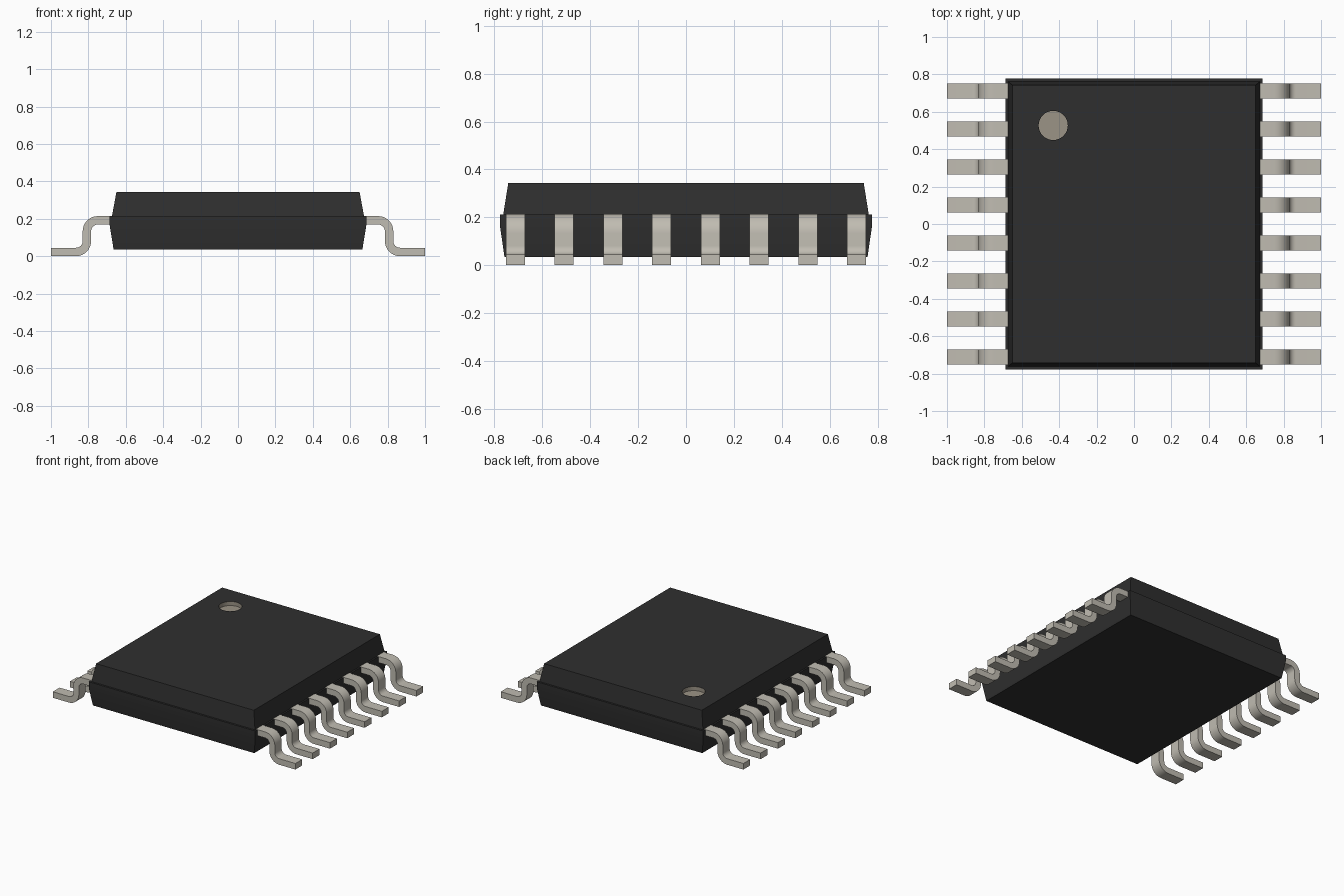
import bpy
import bmesh
import math

cube = bpy.data.objects.get("Cube")
if cube:
    bpy.data.objects.remove(cube, do_unlink=True)


def material(name, rgb):
    m = bpy.data.materials.new(name)
    m.use_nodes = True
    m.diffuse_color = (*rgb, 1)
    bsdf = next(n for n in m.node_tree.nodes if n.type == 'BSDF_PRINCIPLED')
    bsdf.inputs["Base Color"].default_value = (*rgb, 1)
    return m


black = material("black_plastic", (0.028, 0.028, 0.028))
metal = material("tinned_metal", (0.53, 0.505, 0.445))
grey = material("marker_grey", (0.33, 0.295, 0.24))


def loft(name, rings, mats):
    """Skin closed rings of points and cap both ends."""
    bm = bmesh.new()
    loops = [[bm.verts.new(p) for p in ring] for ring in rings]
    n = len(rings[0])
    for a, b in zip(loops, loops[1:]):
        for i in range(n):
            j = (i + 1) % n
            bm.faces.new((a[i], a[j], b[j], b[i]))
    bm.faces.new(loops[0])
    bm.faces.new(loops[-1])
    bmesh.ops.recalc_face_normals(bm, faces=bm.faces[:])
    mesh = bpy.data.meshes.new(name)
    bm.to_mesh(mesh)
    bm.free()
    for m in mats:
        mesh.materials.append(m)
    ob = bpy.data.objects.new(name, mesh)
    bpy.context.collection.objects.link(ob)
    return ob


def activate(ob):
    bpy.ops.object.select_all(action='DESELECT')
    ob.select_set(True)
    bpy.context.view_layer.objects.active = ob


# Package body: tapered halves with a small step at the parting line
sections = [(0.665, 0.758, 0.035), (0.686, 0.777, 0.165), (0.686, 0.777, 0.2125),
            (0.674, 0.763, 0.2125), (0.65, 0.742, 0.344)]
body = loft("package_body",
            [[(-x, -y, z), (x, -y, z), (x, y, z), (-x, y, z)] for x, y, z in sections],
            [black, grey])

# Pin one dimple, cut into the top face
R, DEPTH, SEGS = 0.078, 0.03, 32
rings = [[(-0.432 + R * math.cos(2 * math.pi * i / SEGS),
           0.527 + R * math.sin(2 * math.pi * i / SEGS), z) for i in range(SEGS)]
         for z in (0.344 - DEPTH, 0.4)]
cutter = loft("dimple_cutter", rings, [black, grey])
cutter.hide_render = True
for p in cutter.data.polygons:
    p.material_index = 1
activate(body)
cut = body.modifiers.new("dimple", 'BOOLEAN')
cut.operation = 'DIFFERENCE'
cut.solver = 'EXACT'
cut.object = cutter
bpy.ops.object.modifier_apply(modifier=cut.name)
bpy.data.objects.remove(cutter, do_unlink=True)
bpy.ops.object.shade_smooth_by_angle(angle=math.radians(15))

# Gull-wing lead: centre line as (x, z, normal x, normal z)
T, W, BEND, STEPS = 0.045, 0.08, 0.058, 8
TOP, FOOT, SHANK = 0.1915, 0.0225, 0.808
path = [(0.64, TOP, 0, 1)]
for i in range(STEPS + 1):
    a = math.pi / 2 * (1 - i / STEPS)
    c, s = math.cos(a), math.sin(a)
    path.append((SHANK - BEND + BEND * c, TOP - BEND + BEND * s, c, s))
for i in range(STEPS + 1):
    a = math.pi + math.pi / 2 * i / STEPS
    c, s = math.cos(a), math.sin(a)
    path.append((SHANK + BEND + BEND * c, FOOT + BEND + BEND * s, -c, -s))
path.append((1.0, FOOT, 0, 1))

rings = []
for x, z, nx, nz in path:
    rings.append([(x + nx * k * T / 2, y * W / 2, z + nz * k * T / 2)
                  for k, y in ((1, -1), (1, 1), (-1, 1), (-1, -1))])
lead = loft("left_lead_1", rings, [metal])
activate(lead)
bpy.ops.object.shade_smooth_by_angle(angle=math.radians(35))

# Eight leads along each side, sharing one mesh
for side, turn in (("left", 0), ("right", math.pi)):
    for i in range(8):
        ob = lead
        if (side, i) != ("left", 0):
            ob = bpy.data.objects.new(f"{side}_lead_{i + 1}", lead.data)
            bpy.context.collection.objects.link(ob)
        ob.location.y = (i - 3.5) * 0.2035
        ob.rotation_euler.z = turn
